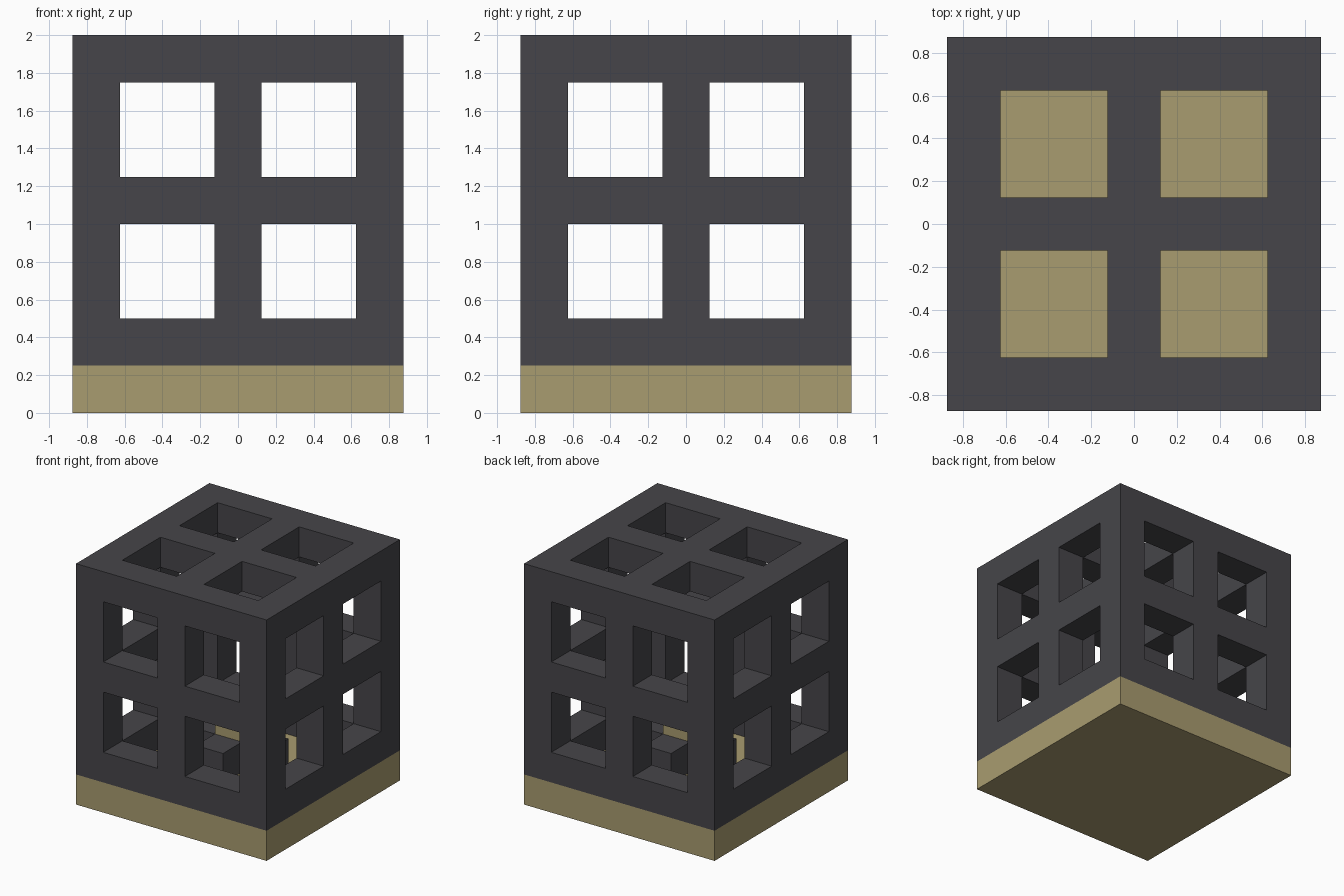
import bpy, bmesh, math
from itertools import product
from mathutils import Vector

old = bpy.data.objects.get("Cube")
if old:
    bpy.data.objects.remove(old, do_unlink=True)

U = 0.25          # block size
N = 7             # blocks along each side of the cage
BARS = (0, 3, 6)  # rows that carry a bar


def material(name, rgb):
    m = bpy.data.materials.new(name)
    m.use_nodes = True
    m.diffuse_color = (*rgb, 1)
    m.node_tree.nodes["Principled BSDF"].inputs["Base Color"].default_value = (*rgb, 1)
    return m


dark = material("dark_grey", (0.061, 0.0595, 0.067))
tan = material("tan", (0.397, 0.332, 0.162))


def block_part(name, cells, mat):
    """Skin a set of grid cells; layer 0 is the base, the cage starts at layer 1."""
    bm = bmesh.new()
    for cell in cells:
        for axis, side in product(range(3), (0, 1)):
            step = [0, 0, 0]
            step[axis] = 2 * side - 1
            if tuple(c + s for c, s in zip(cell, step)) in cells:
                continue
            u, v = (axis + 1) % 3, (axis + 2) % 3
            corners = []
            for a, b in ((0, 0), (1, 0), (1, 1), (0, 1)):
                p = Vector(cell)
                p[axis] += side
                p[u] += a
                p[v] += b
                corners.append(bm.verts.new((p - Vector((N / 2, N / 2, 0))) * U))
            bm.faces.new(corners if side else corners[::-1])
    bmesh.ops.remove_doubles(bm, verts=bm.verts, dist=U / 100)
    bmesh.ops.dissolve_limit(bm, angle_limit=math.radians(1),
                             verts=bm.verts, edges=bm.edges)
    mesh = bpy.data.meshes.new(name)
    bm.to_mesh(mesh)
    bm.free()
    mesh.materials.append(mat)
    obj = bpy.data.objects.new(name, mesh)
    bpy.context.collection.objects.link(obj)


def in_cage(c):
    """Outer walls and roof with four square windows each, open floor."""
    for axis in range(3):
        others = [c[a] for a in range(3) if a != axis]
        on_wall = c[axis] == N - 1 or (c[axis] == 0 and axis != 2)
        if on_wall and any(o in BARS for o in others):
            return True
    return False


span = range(N)
mid = N // 2

# Base slab
block_part("base_slab", {(x, y, 0) for x, y in product(span, span)}, tan)

# Hollow cage
block_part("cage", {(x, y, z + 1) for x, y, z in product(span, repeat=3)
                    if in_cage((x, y, z))}, dark)

# Plus-shaped stand on the floor, with a block on its centre
block_part("floor_cross", {(x, y, 1) for x, y in product(span, span)
                           if abs(x - mid) + abs(y - mid) <= 1}, dark)
block_part("centre_block", {(mid, mid, 2)}, tan)
